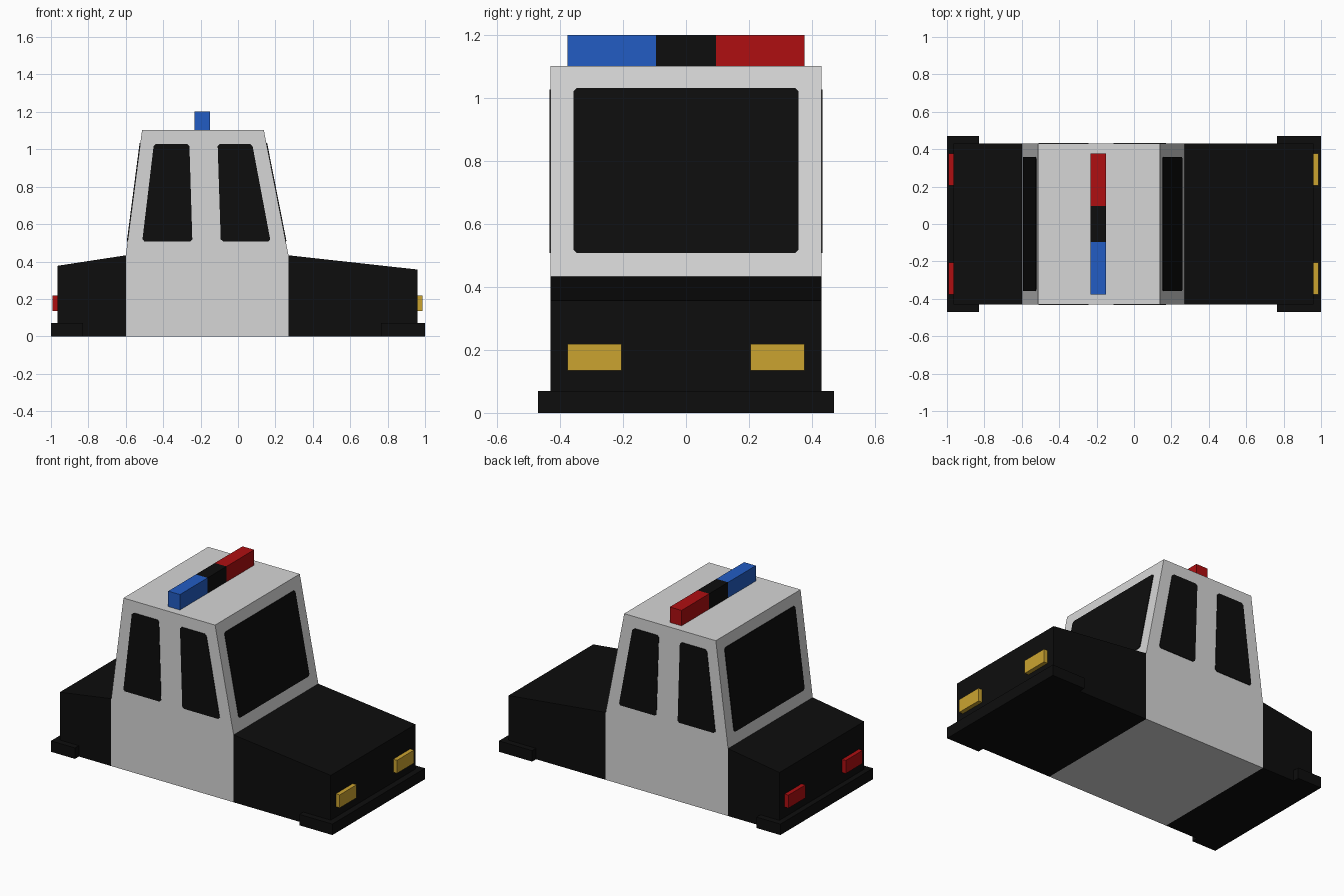
import bpy, bmesh
from mathutils import Vector

if "Cube" in bpy.data.objects:
    bpy.data.objects.remove(bpy.data.objects["Cube"])


def material(name, rgb):
    m = bpy.data.materials.new(name)
    m.diffuse_color = (*rgb, 1)
    m.use_nodes = True
    m.node_tree.nodes["Principled BSDF"].inputs["Base Color"].default_value = m.diffuse_color
    return m


WHITE = material("light grey paint", (0.67, 0.67, 0.67))
BLACK = material("black", (0.004, 0.004, 0.004))
RED = material("red", (0.43, 0.0045, 0.0055))
BLUE = material("blue", (0.016, 0.107, 0.55))
AMBER = material("amber", (0.60, 0.37, 0.03))


def extrude(name, points, offset, mat):
    """Closed solid from a planar outline swept along an offset vector."""
    bm = bmesh.new()
    face = bm.faces.new([bm.verts.new(p) for p in points])
    res = bmesh.ops.extrude_face_region(bm, geom=[face], use_keep_orig=True)
    moved = [g for g in res["geom"] if isinstance(g, bmesh.types.BMVert)]
    bmesh.ops.translate(bm, verts=moved, vec=offset)
    bmesh.ops.recalc_face_normals(bm, faces=bm.faces)
    mesh = bpy.data.meshes.new(name)
    bm.to_mesh(mesh)
    bm.free()
    mesh.materials.append(mat)
    ob = bpy.data.objects.new(name, mesh)
    bpy.context.collection.objects.link(ob)
    return ob


def side_profile(name, xz, half_width, mat):
    return extrude(name, [(x, -half_width, z) for x, z in xz],
                   (0, 2 * half_width, 0), mat)


def box(name, x, y, z, mat):
    pts = [(x[0], y[0], z[0]), (x[1], y[0], z[0]),
           (x[1], y[1], z[0]), (x[0], y[1], z[0])]
    return extrude(name, pts, (0, 0, z[1] - z[0]), mat)


def window(name, corners, outward):
    """Thin plate with clipped corners, lying on the cabin."""
    pts, n, clip = [], len(corners), 0.011
    corners = [Vector(c) for c in corners]
    for i, c in enumerate(corners):
        for other in (corners[i - 1], corners[(i + 1) % n]):
            pts.append(c + (other - c).normalized() * clip)
    extrude(name, pts, Vector(outward).normalized() * 0.004, BLACK)


W = 0.43                      # half width of the body
REAR, FRONT = -0.6, 0.27      # cabin ends at the belt line
ROOF_REAR, ROOF_FRONT = -0.513, 0.138
BELT, ROOF = 0.433, 1.103

# Body sections
side_profile("cabin", [(REAR, 0), (FRONT, 0), (FRONT, BELT), (ROOF_FRONT, ROOF),
                       (ROOF_REAR, ROOF), (REAR, BELT)], W, WHITE)
side_profile("bonnet", [(FRONT, 0), (0.96, 0), (0.96, 0.357), (FRONT, BELT)], W, BLACK)
side_profile("boot", [(-0.965, 0), (REAR, 0), (REAR, BELT), (-0.965, 0.377)], W, BLACK)

# Bumpers
box("front_bumper", (0.765, 1.0), (-0.47, 0.47), (0, 0.07), BLACK)
box("rear_bumper", (-1.0, -0.83), (-0.47, 0.47), (0, 0.07), BLACK)

# Lamps and side windows on both sides
for s, side in ((-1, "right"), (1, "left")):
    y = sorted((s * 0.205, s * 0.377))
    box(side + "_headlamp", (0.955, 0.987), y, (0.135, 0.219), AMBER)
    box(side + "_tail_lamp", (-0.992, -0.96), y, (0.135, 0.219), RED)
    for part, xs in (("rear", (-0.512, -0.244, -0.26, -0.45)),
                     ("front", (-0.092, 0.174, 0.076, -0.109))):
        zs = (0.508, 0.508, 1.028, 1.028)
        window(f"{side}_{part}_window",
               [(x, s * W, z) for x, z in zip(xs, zs)], (0, s, 0))

# Windscreen and rear window follow the sloped cabin ends
for name, low, top, sign in (("windscreen", FRONT, ROOF_FRONT, 1),
                             ("rear_window", REAR, ROOF_REAR, -1)):
    def slope(z):
        return low + (top - low) * (z - BELT) / (ROOF - BELT)
    window(name, [(slope(z), y, z) for y, z in
                  ((-0.358, 0.508), (0.358, 0.508), (0.358, 1.032), (-0.358, 1.032))],
           (sign * (ROOF - BELT), 0, sign * (low - top)))

# Roof light bar
for name, y, mat in (("blue_beacon", (-0.377, -0.096), BLUE),
                     ("beacon_centre", (-0.096, 0.096), BLACK),
                     ("red_beacon", (0.096, 0.377), RED)):
    box(name, (-0.232, -0.149), y, (ROOF, 1.202), mat)
